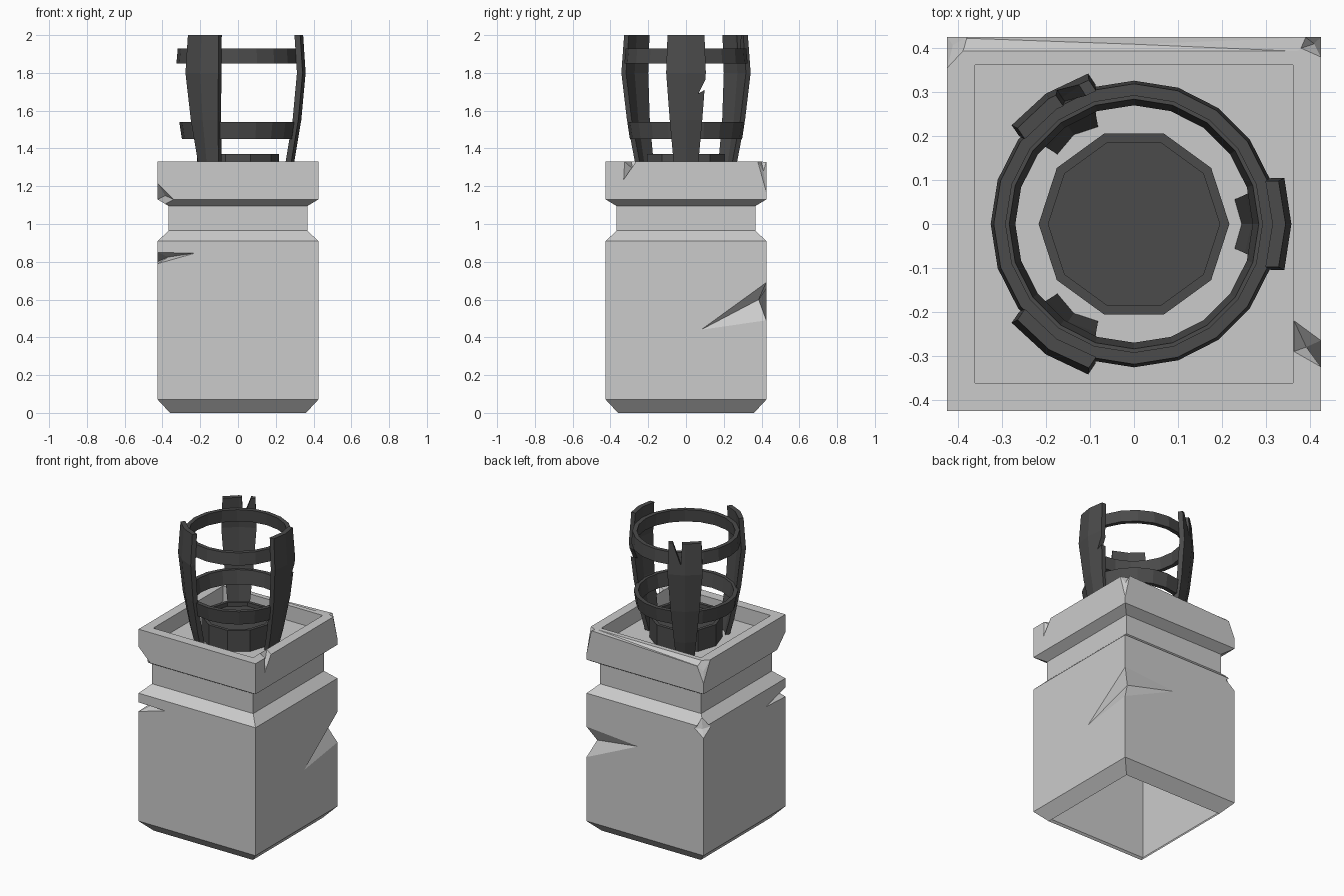
import bpy, bmesh, math
from mathutils import Vector, Matrix

if "Cube" in bpy.data.objects:
    bpy.data.objects.remove(bpy.data.objects["Cube"])

metal = bpy.data.materials.new("dark_iron")
metal.diffuse_color = (0.07, 0.07, 0.07, 1)
metal.use_nodes = True
metal.node_tree.nodes["Principled BSDF"].inputs["Base Color"].default_value = metal.diffuse_color


def finish(bm, name, mat=None):
    bmesh.ops.recalc_face_normals(bm, faces=bm.faces)
    me = bpy.data.meshes.new(name)
    bm.to_mesh(me)
    bm.free()
    ob = bpy.data.objects.new(name, me)
    bpy.context.collection.objects.link(ob)
    if mat:
        me.materials.append(mat)
    return ob


def loft(name, rings, closed=False, mat=None):
    """Join equal-sized rings of points; cap the ends unless closed."""
    bm = bmesh.new()
    vs = [[bm.verts.new(p) for p in ring] for ring in rings]
    n = len(vs[0])
    pairs = list(zip(vs, vs[1:])) + ([(vs[-1], vs[0])] if closed else [])
    for a, b in pairs:
        for i in range(n):
            j = (i + 1) % n
            bm.faces.new((a[i], a[j], b[j], b[i]))
    if not closed:
        bm.faces.new(vs[0])
        bm.faces.new(vs[-1])
    return finish(bm, name, mat)


def circle(n, r, z, start=0.0):
    return [(r * math.cos(start + math.tau * i / n), r * math.sin(start + math.tau * i / n), z)
            for i in range(n)]


def chip(target, pit, outer, loop, mat=Matrix()):
    """Cut a faceted chip: a loop on the surface, fanned to a pit and to an outside point."""
    bm = bmesh.new()
    vs = [bm.verts.new(mat @ Vector(p)) for p in loop]
    for apex in (pit, outer):
        a = bm.verts.new(mat @ Vector(apex))
        for i in range(len(vs)):
            bm.faces.new((vs[i], vs[(i + 1) % len(vs)], a))
    cutter = finish(bm, "chip_cutter")
    cutter.hide_render = True
    m = target.modifiers.new("chip", 'BOOLEAN')
    m.operation, m.solver, m.object = 'DIFFERENCE', 'EXACT', cutter
    bpy.context.view_layer.objects.active = target
    bpy.ops.object.modifier_apply(modifier=m.name)
    bpy.data.objects.remove(cutter)


# Stone pedestal with a recessed top
profile = [(0, .36), (.07, .425), (.91, .425), (.965, .367), (1.095, .367),
           (1.13, .425), (1.33, .425), (1.33, .362), (1.23, .362)]
pedestal = loft("stone_pedestal",
                [circle(4, h * math.sqrt(2), z, math.pi / 4) for z, h in profile])

# Large gouge on the back right edge
chip(pedestal, (.375, .385, .6), (.7, .7, .59),
     [(.425, .425, .69), (.425, .08, .44), (.425, .425, .49), (.05, .425, .66)])
# Thin gouge on the front left edge
chip(pedestal, (-.37, -.37, .825), (-.7, -.7, .82),
     [(-.425, -.425, .85), (-.23, -.425, .845), (-.425, -.425, .79), (-.425, -.22, .80)])
# Broken lower rim corner, front left
chip(pedestal, (-.385, -.385, 1.15), (-.7, -.7, 1.1),
     [(-.425, -.425, 1.215), (-.34, -.425, 1.13), (-.385, -.385, 1.105), (-.425, -.34, 1.13)])
# Crack across the right rim
chip(pedestal, (.392, -.28, 1.29), (.6, -.28, 1.5),
     [(.425, -.33, 1.235), (.425, -.265, 1.33), (.364, -.22, 1.33),
      (.364, -.29, 1.33), (.425, -.325, 1.33)])
# Worn back rim edge and its two corners
chip(pedestal, (0, .409, 1.315), (0, .6, 1.6),
     [(-.45, .393, 1.33), (.37, .393, 1.33), (.425, .425, 1.33), (-.45, .425, 1.30)])
chip(pedestal, (-.412, .407, 1.27), (-.7, .7, 1.5),
     [(-.425, .355, 1.33), (-.38, .40, 1.335), (-.38, .425, 1.30), (-.425, .425, 1.2)])
chip(pedestal, (.41, .41, 1.28), (.7, .7, 1.5),
     [(.425, .38, 1.33), (.38, .40, 1.33), (.39, .425, 1.33), (.425, .425, 1.17)])
# Chip on the back left shoulder
chip(pedestal, (-.398, .398, .885), (-.7, .7, 1.0),
     [(-.425, .425, .84), (-.36, .425, .89), (-.385, .385, .95), (-.425, .35, .89)])

# The pedestal is open underneath
bm = bmesh.new()
bm.from_mesh(pedestal.data)
bmesh.ops.delete(bm, geom=[f for f in bm.faces if f.calc_center_median().z < .001],
                 context='FACES_ONLY')
bm.to_mesh(pedestal.data)
bm.free()

# Ten-sided fire bowl
loft("fire_bowl", [circle(10, r, z) for r, z in
                   [(.217, 1.23), (.217, 1.37), (.195, 1.37), (.195, 1.345)]], mat=metal)

# Two cage hoops, flared with the straps
for name, z0, z1, r0, r1 in [("lower_hoop", 1.45, 1.54, .297, .311),
                             ("upper_hoop", 1.85, 1.93, .326, .319)]:
    loft(name, [circle(20, r, z) for r, z in
                [(r0, z0), (r1, z1), (r1 - .027, z1), (r0 - .027, z0)]], True, metal)

# Three bowed straps: height, outer radius, half width
stations = [(1.23, .275, .056), (1.33, .298, .066), (1.55, .335, .086),
            (1.80, .358, .105), (2.0, .345, .098)]
straps = []
for i, angle in enumerate((0, 124, 236)):
    rot = Matrix.Rotation(math.radians(angle), 4, 'Z')
    rings = []
    for z, r, w in stations:
        sec = [(r - .016, -w), (r, 0), (r - .016, w),
               (r - .046, w), (r - .03, 0), (r - .046, -w)]
        rings.append([rot @ Vector((x, y, z)) for x, y in sec])
    straps.append((loft(f"cage_strap_{i + 1}", rings, mat=metal), rot))

# Nicks in the side of the right strap and the top of the back strap
for (strap, rot), tri in [(straps[0], [(.12, 1.80), (.065, 1.69), (.12, 1.72)]),
                          (straps[1], [(-.08, 2.02), (-.025, 1.86), (-.015, 2.02)])]:
    c = [sum(p[k] for p in tri) / 3 for k in (0, 1)]
    chip(strap, (-.3, *c), (1.0, *c), [(.33, y, z) for y, z in tri], rot)
